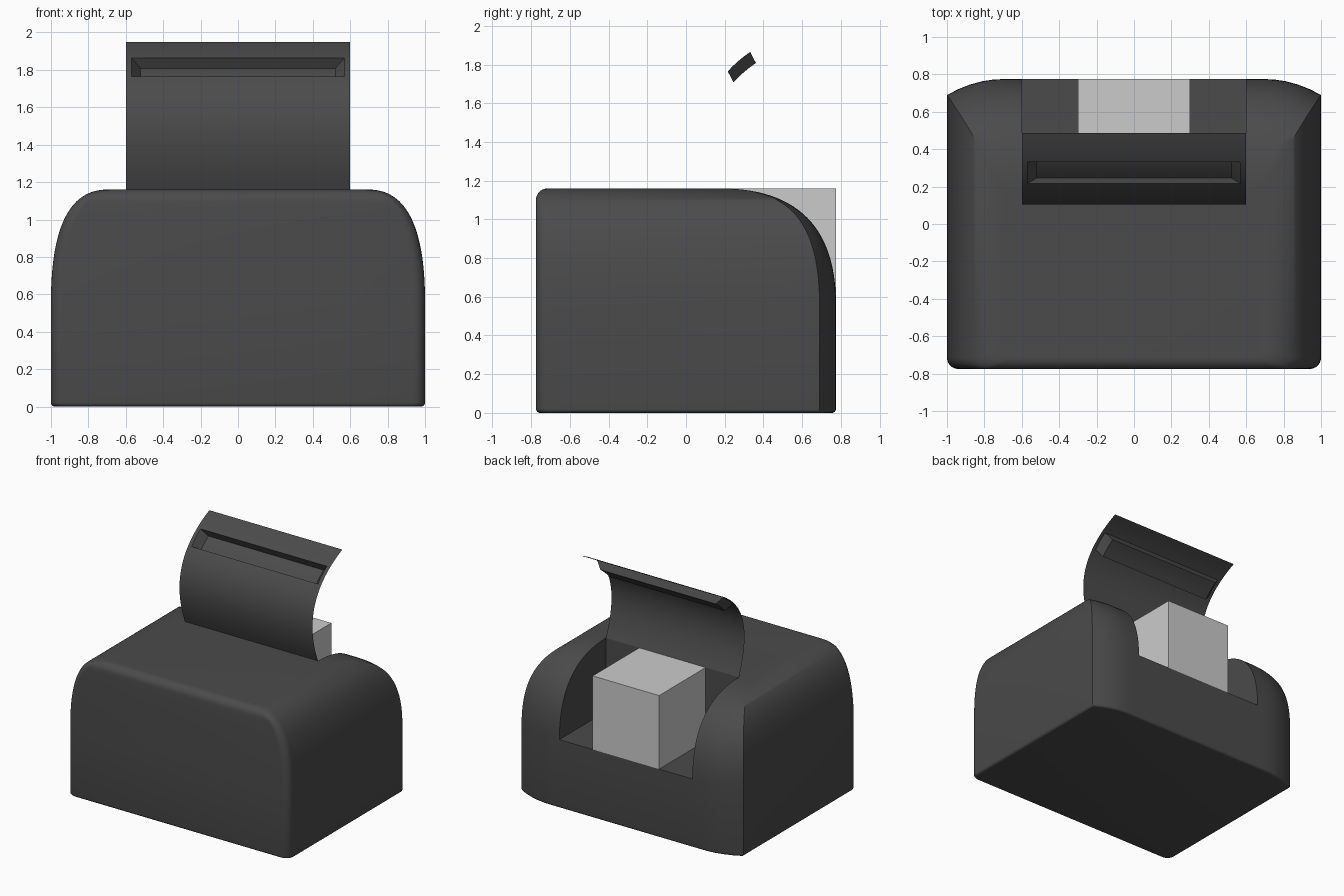
import bpy, bmesh, math
from mathutils import Matrix, Vector

if "Cube" in bpy.data.objects:
    bpy.data.objects.remove(bpy.data.objects["Cube"])

TOP, HINGE_Y, BACK, SWEEP = 1.16, 0.175, 0.775, 0.6

dark = bpy.data.materials.new("dark_plastic")
dark.diffuse_color = (0.07, 0.07, 0.072, 1)
dark.use_nodes = True
dark.node_tree.nodes["Principled BSDF"].inputs["Base Color"].default_value = dark.diffuse_color


def make_object(name, bm, mat=None):
    mesh = bpy.data.meshes.new(name)
    bm.to_mesh(mesh)
    bm.free()
    ob = bpy.data.objects.new(name, mesh)
    bpy.context.collection.objects.link(ob)
    if mat:
        mesh.materials.append(mat)
    return ob


def box(name, lo, hi, mat=None):
    bm = bmesh.new()
    lo, hi = Vector(lo), Vector(hi)
    size = hi - lo
    bmesh.ops.create_cube(bm, size=1, matrix=Matrix.Translation((lo + hi) / 2)
                          @ Matrix.Diagonal((*size, 1)))
    return make_object(name, bm, mat)


def activate(ob):
    bpy.ops.object.select_all(action='DESELECT')
    ob.select_set(True)
    bpy.context.view_layer.objects.active = ob


def smooth(ob, angle=40):
    activate(ob)
    bpy.ops.object.shade_smooth_by_angle(angle=math.radians(angle))


# Horizontal outline of the body at height parameter t (0 = roof, 1 = start of straight walls)
def ring(z, t, inset=0.0):
    ease = 2 * t - t * t
    w = 0.7 + 0.3 * ease - inset
    back = HINGE_Y + SWEEP * ease - inset
    r = 0.06
    h = max(0.0, z - (TOP - r))
    front = -BACK + inset + r - math.sqrt(max(0, r * r - h * h))
    pts = []
    for i in range(33):
        x = w * (1 - i / 16)
        pts.append((x, back - 0.085 * max(0, (abs(x) - 0.7) / 0.3) ** 2, z))
    for side, start in ((-1, 180), (1, 270)):
        for k in range(7):
            a = math.radians(start + 15 * k)
            pts.append((side * (w - r) + r * math.cos(a), front + r + r * math.sin(a), z))
    return pts


# Body shell lofted from the outlines
rings = [ring(0.02 * (1 - math.cos(a * math.pi / 8)), 1, 0.02 * (1 - math.sin(a * math.pi / 8)))
         for a in range(5)]
rings += [ring(TOP - SWEEP * (i / 28) ** 2, i / 28) for i in range(28, -1, -1)]
bm = bmesh.new()
loops = [[bm.verts.new(p) for p in pts] for pts in rings]
n = len(loops[0])
for a, b in zip(loops, loops[1:]):
    for i in range(n):
        j = (i + 1) % n
        bm.faces.new((a[i], a[j], b[j], b[i]))
bm.faces.new(loops[0][::-1])
bm.faces.new(loops[-1])
bmesh.ops.recalc_face_normals(bm, faces=bm.faces)
body = make_object("body", bm, dark)

# Rear compartment cut into the body
cutter = box("compartment_cutter", (-0.6, HINGE_Y, TOP - SWEEP), (0.6, 1.2, 1.5), dark)
cutter.hide_render = True
cut = body.modifiers.new("compartment", 'BOOLEAN')
cut.object = cutter
cut.operation = 'DIFFERENCE'
cut.solver = 'EXACT'
activate(body)
bpy.ops.object.modifier_apply(modifier=cut.name)
bpy.data.objects.remove(cutter)
smooth(body)

# Block inside the compartment
box("inner_block", (-0.3, HINGE_Y, TOP - SWEEP), (0.3, BACK, TOP))

# Curved door sheet, built closed around its hinge with a recessed grip
bm = bmesh.new()
ROWS = 25
cols = (-0.6, -0.57, 0.57, 0.6)
grid = []
for i in range(ROWS + 1):
    t = i / ROWS
    grid.append([bm.verts.new((x, SWEEP * (2 * t - t * t), -SWEEP * t * t)) for x in cols])
grip = []
for i in range(ROWS):
    for c in range(3):
        f = bm.faces.new((grid[i][c], grid[i + 1][c], grid[i + 1][c + 1], grid[i][c + 1]))
        if c == 1 and 17 <= i < 21:
            grip.append(f)
new = bmesh.ops.extrude_face_region(bm, geom=grip)["geom"]
old = [f for f in grip if f.is_valid]
if old:
    bmesh.ops.delete(bm, geom=old, context='FACES_ONLY')
for v in new:
    if isinstance(v, bmesh.types.BMVert):
        v.co.x *= 0.52 / 0.57
        v.co += Vector((0, -0.064, -0.005))

# Swing the door open about the hinge
bm.transform(Matrix.Translation((0, HINGE_Y, TOP)) @ Matrix.Rotation(math.radians(113.4), 4, 'X'))
bmesh.ops.recalc_face_normals(bm, faces=bm.faces)
if sum(f.normal.y for f in bm.faces) > 0:
    bmesh.ops.reverse_faces(bm, faces=bm.faces)
smooth(make_object("door", bm, dark))
